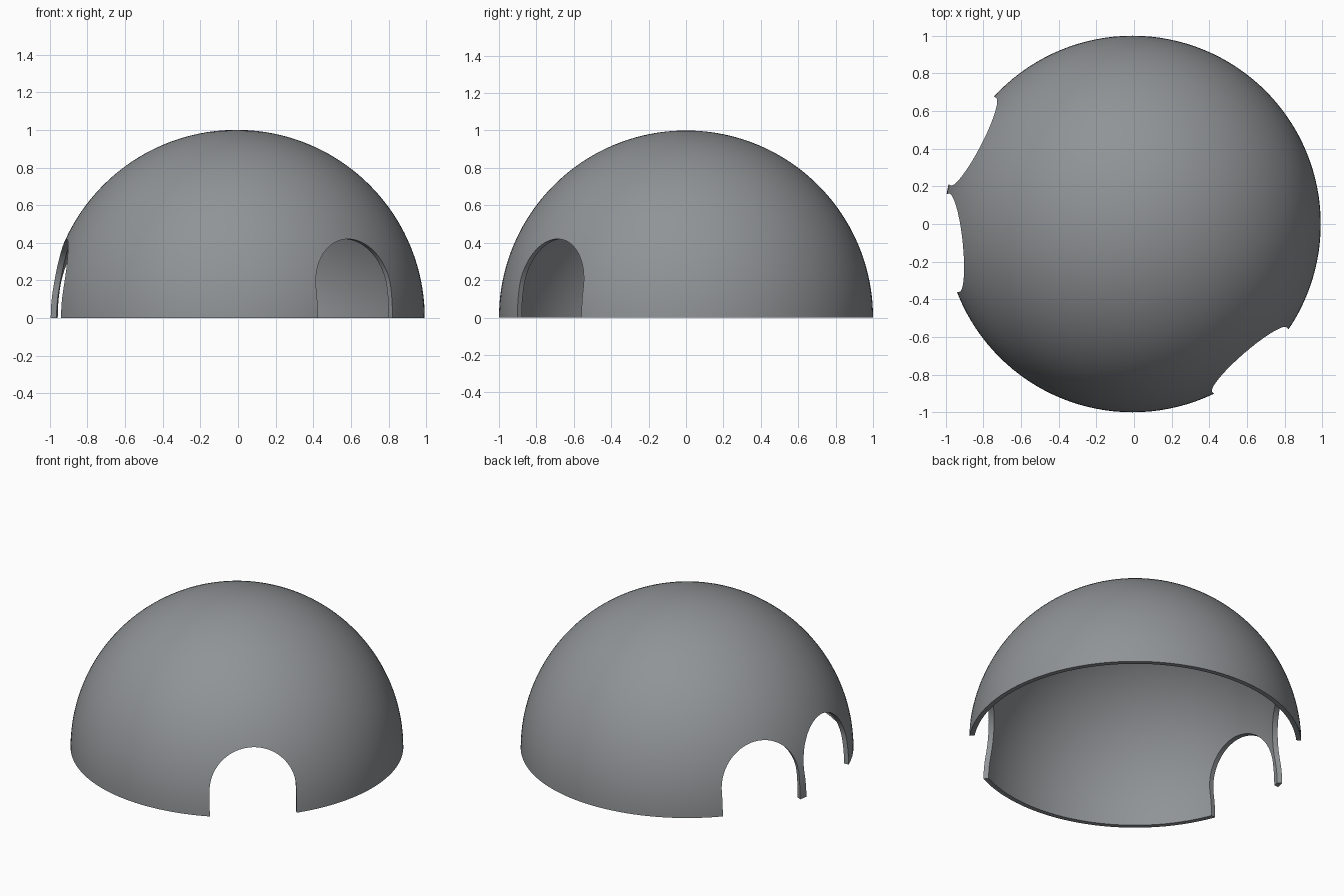
import bpy, bmesh, math
from mathutils import Matrix

if "Cube" in bpy.data.objects:
    bpy.data.objects.remove(bpy.data.objects["Cube"])

CX = -0.008            # dome axis, so that the cut shell is centred
R, THICK = 1.0, 0.03
DOOR_R, DOOR_TOP = 0.262, 0.42
DOORS = (-49.2, 152.6, 186.0)   # door directions in degrees

grey = bpy.data.materials.new("slate grey")
grey.diffuse_color = (0.28, 0.295, 0.305, 1)
grey.use_nodes = True
grey.node_tree.nodes["Principled BSDF"].inputs["Base Color"].default_value = grey.diffuse_color


def make_object(name, bm):
    bmesh.ops.recalc_face_normals(bm, faces=bm.faces[:])
    mesh = bpy.data.meshes.new(name)
    bm.to_mesh(mesh)
    bm.free()
    ob = bpy.data.objects.new(name, mesh)
    bpy.context.collection.objects.link(ob)
    return ob


def dome_shell(name, rings=40, segments=128):
    """Hollow half sphere: a thick quarter arc spun about z."""
    bm = bmesh.new()

    def arc(r):
        return [bm.verts.new((r * math.cos(a), 0, r * math.sin(a)) if i < rings else (0, 0, r))
                for i, a in ((i, i * math.pi / 2 / rings) for i in range(rings + 1))]

    outer, inner = arc(R), arc(R - THICK)
    path = outer[::-1] + inner
    edges = [bm.edges.new(p) for p in zip(path, path[1:])]
    bmesh.ops.spin(bm, geom=path + edges, cent=(0, 0, 0), axis=(0, 0, 1),
                   angle=2 * math.pi, steps=segments, use_merge=False)
    bmesh.ops.remove_doubles(bm, verts=bm.verts[:], dist=1e-4)
    bmesh.ops.translate(bm, verts=bm.verts[:], vec=(CX, 0, 0))
    return make_object(name, bm)


def door_cutter(name, degrees, steps=40):
    """Round-topped prism reaching outward along the door direction."""
    bm = bmesh.new()
    spring = DOOR_TOP - DOOR_R
    outline = [(DOOR_R, -0.2)]
    outline += [(DOOR_R * math.cos(a), spring + DOOR_R * math.sin(a))
                for a in (math.pi * i / steps for i in range(steps + 1))]
    outline += [(-DOOR_R, -0.2)]
    face = bm.faces.new([bm.verts.new((0.5, y, z)) for y, z in outline])
    out = bmesh.ops.extrude_face_region(bm, geom=[face])["geom"]
    bmesh.ops.translate(bm, vec=(1, 0, 0),
                        verts=[v for v in out if isinstance(v, bmesh.types.BMVert)])
    bmesh.ops.transform(bm, verts=bm.verts[:], matrix=Matrix.Translation((CX, 0, 0))
                        @ Matrix.Rotation(math.radians(degrees), 4, 'Z'))
    ob = make_object(name, bm)
    ob.hide_render = True
    return ob


# Dome shell with three arched doorways
dome = dome_shell("dome_shell")
dome.data.materials.append(grey)
bpy.context.view_layer.objects.active = dome
dome.select_set(True)
for i, angle in enumerate(DOORS):
    cutter = door_cutter(f"doorway_cutter_{i + 1}", angle)
    mod = dome.modifiers.new("doorway", 'BOOLEAN')
    mod.operation, mod.solver, mod.object = 'DIFFERENCE', 'EXACT', cutter
    bpy.ops.object.modifier_apply(modifier=mod.name)
    bpy.data.objects.remove(cutter)

# Smooth dome, crisp rim and door edges
bpy.ops.object.shade_smooth_by_angle(angle=math.radians(30))
